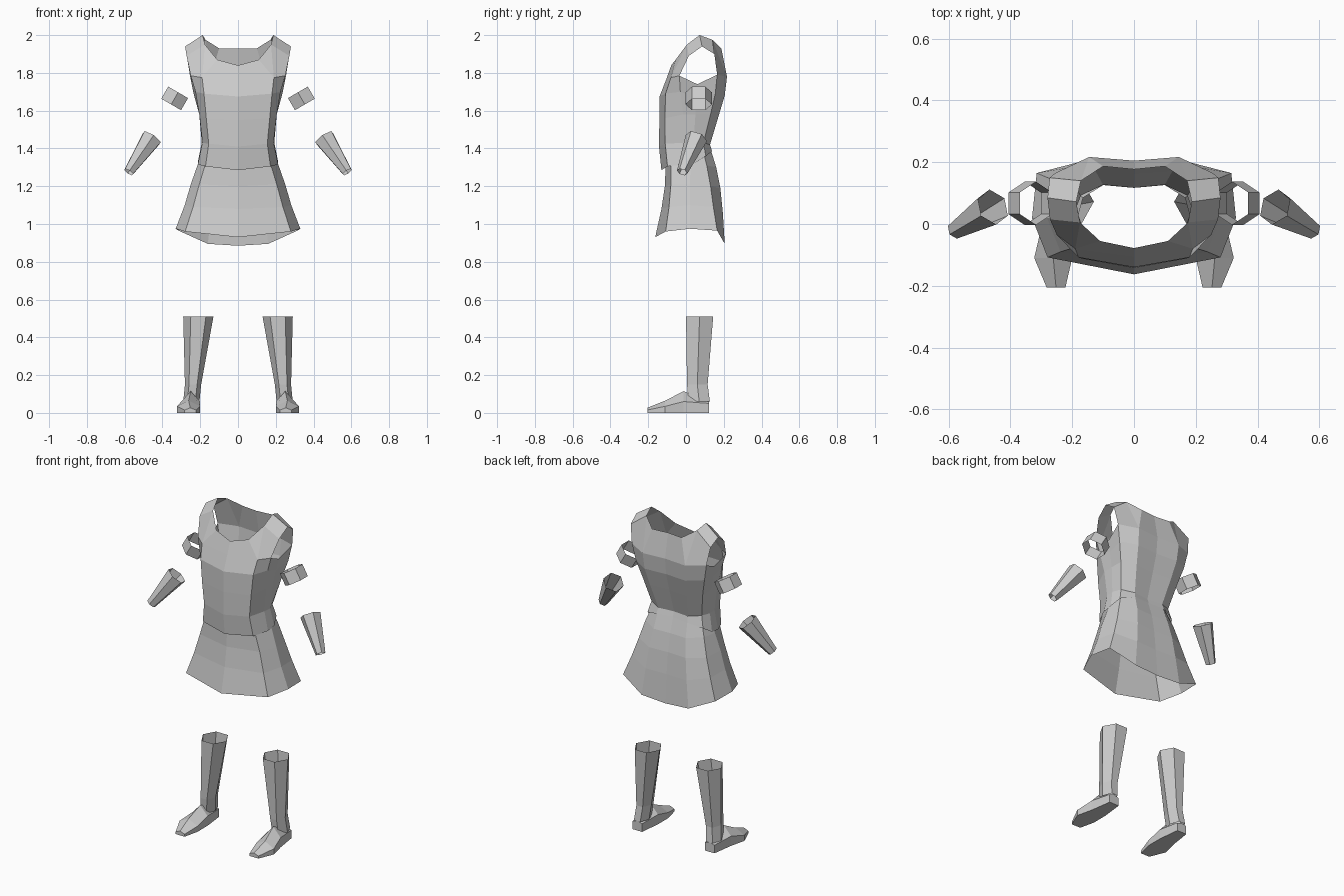
import bpy, bmesh, math
from mathutils import Vector, Matrix

if "Cube" in bpy.data.objects:
    bpy.data.objects.remove(bpy.data.objects["Cube"])

grey = bpy.data.materials.new("plain_grey")
grey.diffuse_color = (0.6, 0.6, 0.6, 1)
grey.use_nodes = True
grey.node_tree.nodes["Principled BSDF"].inputs["Base Color"].default_value = grey.diffuse_color


def build(name, verts, faces, mirror=True):
    """Flat-shaded mesh; mirrored parts are welded on x = 0."""
    bm = bmesh.new()
    vs = [bm.verts.new(v) for v in verts]
    for f in faces:
        bm.faces.new([vs[i] for i in f])
    if mirror:
        dup = bmesh.ops.duplicate(bm, geom=bm.verts[:] + bm.edges[:] + bm.faces[:])["geom"]
        for v in (g for g in dup if isinstance(g, bmesh.types.BMVert)):
            v.co.x *= -1
        bmesh.ops.reverse_faces(bm, faces=[g for g in dup if isinstance(g, bmesh.types.BMFace)])
        bmesh.ops.remove_doubles(bm, verts=bm.verts, dist=0.0005)
    bmesh.ops.recalc_face_normals(bm, faces=bm.faces)
    me = bpy.data.meshes.new(name)
    bm.to_mesh(me)
    bm.free()
    me.materials.append(grey)
    ob = bpy.data.objects.new(name, me)
    bpy.context.collection.objects.link(ob)
    return ob


def strips(rows, closed=False):
    """Quads between successive rows of equal length."""
    n = len(rows[0])
    verts = [p for r in rows for p in r]
    faces = []
    for r in range(len(rows) - 1):
        for i in range(n if closed else n - 1):
            j = (i + 1) % n
            faces.append((r * n + i, r * n + j, (r + 1) * n + j, (r + 1) * n + i))
    return verts, faces


def both_sides(name, verts, faces):
    for side, s in (("right", 1), ("left", -1)):
        build(f"{side}_{name}", [(v[0] * s, v[1], v[2]) for v in verts], faces, False)


# Skirt: half rows from front centre round to back centre
skirt = [
    [(0, -.163, .93), (.28, -.108, .96), (.33, .02, .975), (.315, .165, .965), (.16, .205, .895), (0, .205, .885)],
    [(0, -.13, 1.08), (.238, -.09, 1.09), (.282, .02, 1.1), (.268, .145, 1.09), (.14, .195, 1.06), (0, .19, 1.06)],
    [(0, -.112, 1.2), (.205, -.08, 1.21), (.25, .02, 1.21), (.232, .13, 1.2), (.125, .182, 1.19), (0, .176, 1.19)],
    [(0, -.108, 1.30), (.175, -.08, 1.31), (.215, .025, 1.31), (.2, .11, 1.31), (.11, .16, 1.3), (0, .155, 1.3)],
    [(0, -.108, 1.40), (.145, -.08, 1.41), (.18, .03, 1.41), (.165, .085, 1.41), (.1, .126, 1.41), (0, .117, 1.41)],
]
build("skirt", *strips(skirt))

# Tunic: half rows up to the armhole, then the yoke and shoulder strap
tunic = [
    [(0, -.13, 1.285), (.172, -.098, 1.305), (.212, -.01, 1.315), (.213, .05, 1.325), (.19, .105, 1.36), (.108, .138, 1.385), (0, .128, 1.39)],
    [(0, -.143, 1.41), (.155, -.11, 1.425), (.188, -.01, 1.43), (.192, .04, 1.43), (.172, .092, 1.43), (.1, .127, 1.42), (0, .117, 1.42)],
    [(0, -.141, 1.55), (.168, -.112, 1.56), (.205, -.015, 1.58), (.205, .05, 1.58), (.205, .13, 1.58), (.125, .172, 1.57), (0, .163, 1.57)],
    [(0, -.14, 1.675), (.18, -.108, 1.69), (.225, -.03, 1.70), (.222, .055, 1.67), (.235, .155, 1.69), (.14, .205, 1.68), (0, .195, 1.68)],
    [(0, -.105, 1.765), (.19, -.08, 1.775), (.25, -.035, 1.785), (.235, .06, 1.74), (.255, .165, 1.79), (.145, .217, 1.78), (0, .205, 1.78)],
]
verts, faces = strips(tunic)
b = len(verts) - 7                     # first vertex of the armhole row
N = len(verts)                         # neckline front to back
verts += [(0, -.078, 1.84), (.11, -.055, 1.87), (.175, .005, 1.95), (.187, .072, 2.0),
          (.172, .14, 1.975), (.1, .187, 1.93), (0, .177, 1.93)]
O = len(verts)                         # outer strap edge
verts += [(.272, .015, 1.89), (.28, .085, 1.94), (.273, .15, 1.9)]
faces += [(b, b + 1, N + 1, N), (b + 1, N + 2, N + 1), (b + 1, b + 2, O, N + 2),
          (N + 2, O, O + 1, N + 3), (N + 3, O + 1, O + 2, N + 4),
          (N + 4, O + 2, b + 4, b + 5), (N + 4, b + 5, N + 5), (N + 5, b + 5, b + 6, N + 6)]
build("tunic", verts, faces)


def tube(a, c, ra, rc):
    """Open six-sided tube with one edge facing the front."""
    a, c = Vector(a), Vector(c)
    axis = (c - a).normalized()
    u = (Vector((0, -1, 0)) + axis * axis.y).normalized()
    w = axis.cross(u)
    return strips([[tuple(p + r * (math.cos(k * math.pi / 3) * u + math.sin(k * math.pi / 3) * w))
                    for k in range(6)] for p, r in ((a, ra), (c, rc))], True)


# Upper arm bands and tapered forearm guards
both_sides("arm_band", *tube((.317, .067, 1.697), (.354, .067, 1.633), .07, .07))
both_sides("forearm_guard", *tube((.457, .055, 1.455), (.579, -.02, 1.275), .06, .029))

# Boot shafts: hexagonal rings (z, centre x, centre y, x radius, y radius)
shaft = []
for z, cx, cy, rx, ry in ((.51, .21, .072, .08, .083), (.15, .238, .06, .043, .063), (.06, .247, .07, .043, .065)):
    shaft.append([(cx + rx * math.cos(k * math.pi / 3), cy + ry * math.sin(k * math.pi / 3), z) for k in range(6)])
both_sides("boot_shaft", *strips(shaft, True))

# Boot feet: five-sided sections from heel to toe (y, inner x, outer x, side z, ridge z)
foot = []
for y, xi, xo, zs, zt in ((.122, .215, .28, .05, .06), (-.012, .2, .3, .06, .115),
                          (-.11, .2, .323, .035, .065), (-.205, .222, .283, .015, .027)):
    foot.append([(xi, y, 0), (xo, y, 0), (xo, y, zs), ((xi + xo) / 2, y, zt), (xi, y, zs)])
v, f = strips(foot, True)
both_sides("boot_foot", v, f + [(0, 1, 2, 3, 4), (15, 16, 17, 18, 19)])
